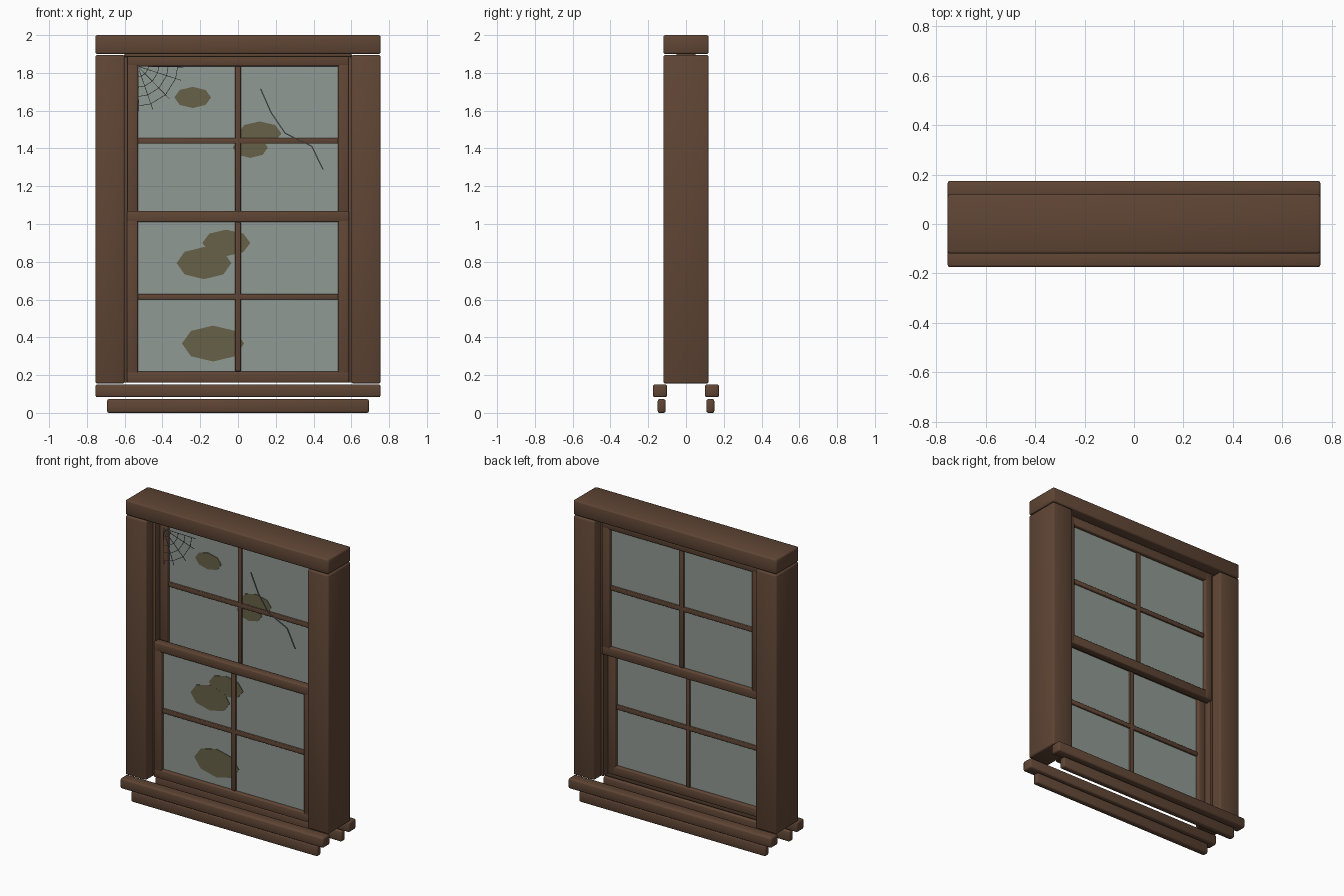
import bpy, bmesh, math
from mathutils import Vector, Matrix

if "Cube" in bpy.data.objects:
    bpy.data.objects.remove(bpy.data.objects["Cube"])


def material(name, rgb):
    m = bpy.data.materials.new(name)
    m.use_nodes = True
    m.diffuse_color = (*rgb, 1)
    bsdf = m.node_tree.nodes["Principled BSDF"]
    bsdf.inputs["Base Color"].default_value = (*rgb, 1)
    bsdf.inputs["Roughness"].default_value = 0.8
    return m


WOOD = material("brown wood", (0.115, 0.06, 0.035))
GLASS = material("dusty glass", (0.28, 0.32, 0.295))
GRIME = material("grime", (0.135, 0.12, 0.065))
THREAD = material("grey thread", (0.2, 0.2, 0.2))


def finish(name, bm, mat):
    mesh = bpy.data.meshes.new(name)
    bm.to_mesh(mesh)
    bm.free()
    mesh.materials.append(mat)
    ob = bpy.data.objects.new(name, mesh)
    bpy.context.collection.objects.link(ob)
    return ob


def box(name, x, y, z, mat=WOOD, bevel=0.01):
    """Box between (low, high) pairs, with rounded edges."""
    bm = bmesh.new()
    bmesh.ops.create_cube(bm, size=1)
    for v in bm.verts:
        v.co = [lo + (c + 0.5) * (hi - lo) for c, (lo, hi) in zip(v.co, (x, y, z))]
    if bevel:
        bmesh.ops.bevel(bm, geom=bm.edges[:], offset=bevel, segments=2,
                        profile=0.5, affect='EDGES')
    ob = finish(name, bm, mat)
    if bevel:
        bpy.ops.object.select_all(action='DESELECT')
        ob.select_set(True)
        bpy.context.view_layer.objects.active = ob
        bpy.ops.object.shade_smooth_by_angle(angle=math.radians(50))
    return ob


def strands(name, paths, y, width):
    """Thin square bars along paths of (x, z) points."""
    bm = bmesh.new()
    for path in paths:
        for a, b in zip(path, path[1:]):
            a, b = Vector((a[0], y, a[1])), Vector((b[0], y, b[1]))
            d = b - a
            turn = d.to_track_quat('Z', 'Y').to_matrix().to_4x4()
            size = Matrix.Diagonal((width, width, d.length + width / 2, 1))
            bmesh.ops.create_cube(bm, size=1,
                                  matrix=Matrix.Translation((a + b) / 2) @ turn @ size)
    return finish(name, bm, THREAD)


def stain(name, x, z, rx, rz, y):
    bm = bmesh.new()
    bmesh.ops.create_cone(bm, cap_ends=True, segments=8, radius1=1, radius2=1, depth=0.004,
                          matrix=Matrix.Translation((x, y, z)) @ Matrix.Diagonal((rx, 1, rz, 1))
                          @ Matrix.Rotation(math.pi / 2, 4, 'X'))
    return finish(name, bm, GRIME)


# Outer frame
box("head", (-0.755, 0.755), (-0.12, 0.12), (1.9, 2.0))
box("head_liner", (-0.6, 0.6), (-0.05, 0.05), (1.885, 1.905), bevel=0.003)
for side, s in (("left", 1), ("right", -1)):
    box(side + "_jamb", sorted((s * 0.6, s * 0.755)), (-0.12, 0.12), (0.155, 1.895))
    box(side + "_jamb_liner", sorted((s * 0.583, s * 0.605)), (-0.045, 0.045),
        (0.16, 1.895), bevel=0.003)

# Sill and apron, front and back
for face, s in (("front", -1), ("back", 1)):
    box(face + "_sill", (-0.755, 0.755), sorted((s * 0.1, s * 0.175)), (0.083, 0.151))
    box(face + "_apron", (-0.693, 0.693), sorted((s * 0.108, s * 0.15)), (0, 0.073))


# Sliding sashes
def sash(name, y, z0):
    z1, rail, inner, outer = z0 + 0.91, 0.06, 0.53, 0.587
    depth, thin, pane = (y - 0.027, y + 0.027), (y - 0.016, y + 0.016), (y - 0.003, y + 0.003)
    mid = (z0 + z1) / 2
    box(name + "_bottom_rail", (-outer, outer), depth, (z0, z0 + rail), bevel=0.007)
    box(name + "_top_rail", (-outer, outer), depth, (z1 - rail, z1), bevel=0.007)
    for side, s in (("left", 1), ("right", -1)):
        box(f"{name}_{side}_stile", sorted((s * inner, s * outer)), depth,
            (z0 + 0.003, z1 - 0.003), bevel=0.007)
    box(name + "_upright_bar", (-0.015, 0.015), thin, (z0 + rail, z1 - rail), bevel=0.004)
    box(name + "_cross_bar", (-inner, inner), thin, (mid - 0.015, mid + 0.015), bevel=0.004)
    box(name + "_glass", (-inner, inner), pane, (z0 + rail, z1 - rail), GLASS, 0)


BACK, FRONT = 0.032, -0.032
sash("upper_sash", BACK, 0.985)
sash("lower_sash", FRONT, 0.16)

# Grime patches on the front of the panes
patches = [(-0.24, 1.67, 0.097, 0.056, BACK), (0.115, 1.48, 0.115, 0.063, BACK),
           (0.065, 1.405, 0.093, 0.055, BACK), (-0.062, 0.9, 0.127, 0.07, FRONT),
           (-0.18, 0.793, 0.145, 0.085, FRONT), (-0.132, 0.367, 0.165, 0.095, FRONT)]
for i, (x, z, rx, rz, y) in enumerate(patches):
    stain(f"grime_patch_{i + 1}", x, z, rx, rz, y - 0.004 - 0.0005 * i)

# Crack and corner cobweb
strands("crack", [[(0.12, 1.715), (0.175, 1.59), (0.25, 1.48), (0.39, 1.412), (0.45, 1.29)]],
        -0.035, 0.006)
angles = [math.radians(a) for a in (1, 18, 46, 71, 89)]


def web_point(r, a):
    return (-0.53 + r * math.cos(a), 1.835 - r * math.sin(a))


spokes = [[web_point(0, a), web_point(0.24, a)] for a in angles]
rings = [[web_point(r, a) for a in angles] for r in (0.055, 0.11, 0.16, 0.21)]
strands("cobweb", spokes + rings, -0.035, 0.003)
